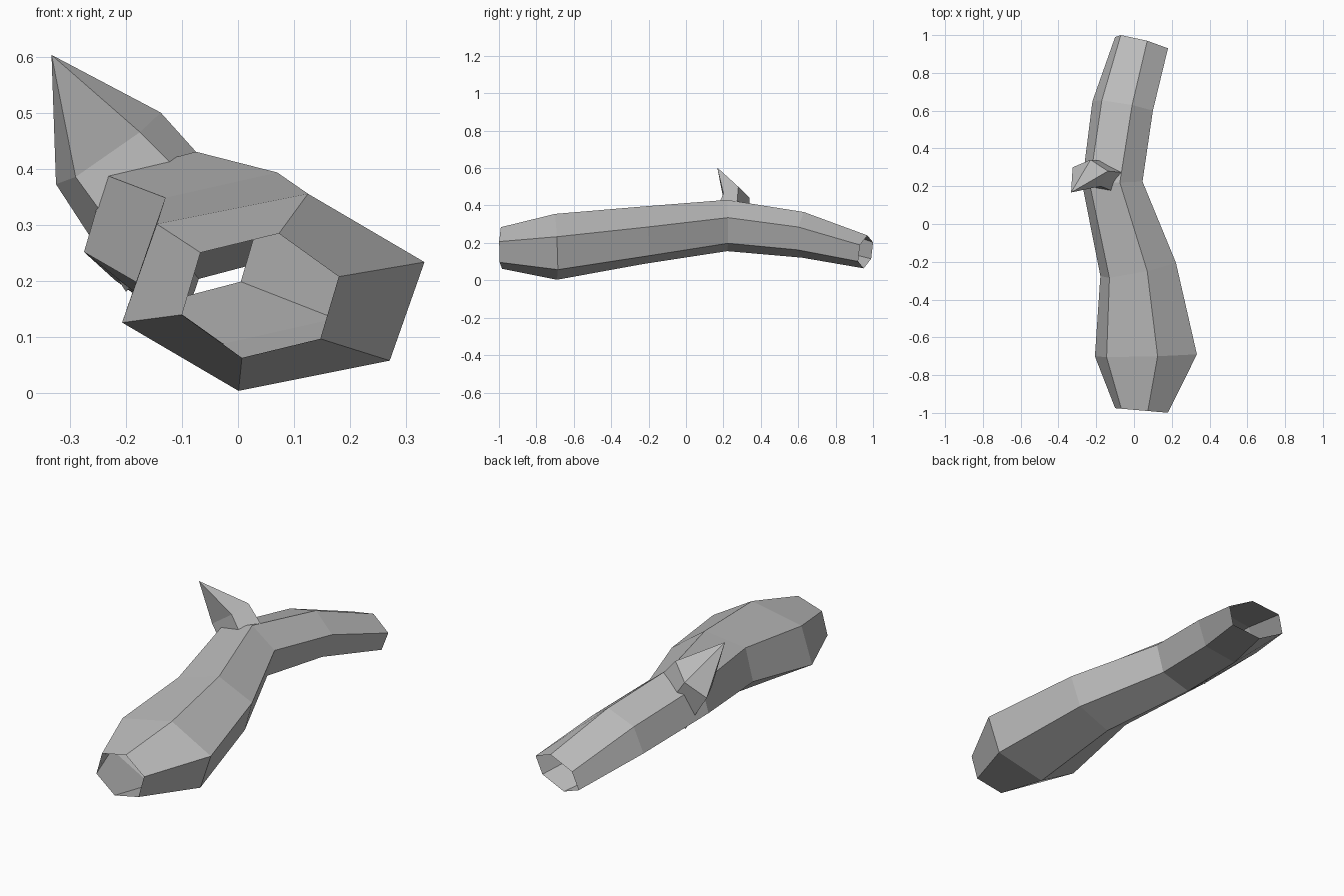
import bpy
import bmesh
from mathutils import Vector

default_cube = bpy.data.objects.get("Cube")
if default_cube:
    bpy.data.objects.remove(default_cube, do_unlink=True)

# One plain grey bark colour
bark_grey = bpy.data.materials.new("bark_grey")
bark_grey.use_nodes = True
bark_colour = (0.5, 0.5, 0.5, 1.0)
bark_grey.diffuse_color = bark_colour
bark_grey.node_tree.nodes["Principled BSDF"].inputs["Base Color"].default_value = bark_colour


def hex_ring(centre, upper, side):
    """Six-sided, centrally symmetric section from two of its corner vectors."""
    centre, upper, side = Vector(centre), Vector(upper), Vector(side)
    half = [upper, side, side - upper]
    return [centre + corner for corner in half] + [centre - corner for corner in half]


def loft(name, rings, tip=None):
    """Join matching rings with quads, optionally closing the last ring to a tip."""
    mesh_builder = bmesh.new()
    loops = [[mesh_builder.verts.new(point) for point in ring] for ring in rings]
    count = len(loops[0])
    for first, second in zip(loops, loops[1:]):
        for i in range(count):
            j = (i + 1) % count
            mesh_builder.faces.new((first[i], first[j], second[j], second[i]))
    if tip:
        apex = mesh_builder.verts.new(tip)
        for i in range(count):
            mesh_builder.faces.new((loops[-1][i], loops[-1][(i + 1) % count], apex))
    bmesh.ops.recalc_face_normals(mesh_builder, faces=mesh_builder.faces)

    # Open shells: make sure the normals point away from the axis
    middle = sum((v.co for v in loops[0]), Vector()) / count
    face = loops[0][0].link_faces[0]
    if face.normal.dot(loops[0][0].co + loops[0][1].co - middle * 2) < 0:
        bmesh.ops.reverse_faces(mesh_builder, faces=mesh_builder.faces)

    mesh = bpy.data.meshes.new(name)
    mesh_builder.to_mesh(mesh)
    mesh_builder.free()
    mesh.materials.append(bark_grey)
    part = bpy.data.objects.new(name, mesh)
    bpy.context.collection.objects.link(part)
    return part


# Hollow log, open at both ends: centre, upper corner and side corner per section
log_sections = [
    ((0.04, -0.987, 0.173), (0.033, -0.003, 0.111), (0.14, -0.012, 0.034)),
    ((0.063, -0.695, 0.179), (0.062, -0.005, 0.176), (0.27, 0.005, 0.054)),
    ((0.022, -0.24, 0.24), (0.048, -0.01, 0.153), (0.2, 0.035, 0.045)),
    ((-0.115, 0.22, 0.293), (0.04, 0, 0.137), (0.16, 0.005, 0.042)),
    ((-0.06, 0.625, 0.243), (0.05, 0.005, 0.122), (0.16, -0.025, 0.042)),
    ((0.04, 0.96, 0.152), (0.03, 0.01, 0.088), (0.14, -0.03, 0.037)),
]
loft("hollow_log", [hex_ring(*section) for section in log_sections])

# Broken branch stub: five-sided, rooted in the log, ending in a bent spike
branch_root = [(-0.03, 0.27, 0.38), (-0.08, 0.16, 0.37), (-0.17, 0.19, 0.22),
               (-0.2, 0.29, 0.18), (-0.11, 0.33, 0.27)]
branch_collar = [(-0.138, 0.28, 0.5), (-0.175, 0.2, 0.465), (-0.29, 0.21, 0.385),
                 (-0.325, 0.3, 0.372), (-0.23, 0.34, 0.44)]
loft("broken_branch", [branch_root, branch_collar], tip=(-0.333, 0.167, 0.603))
